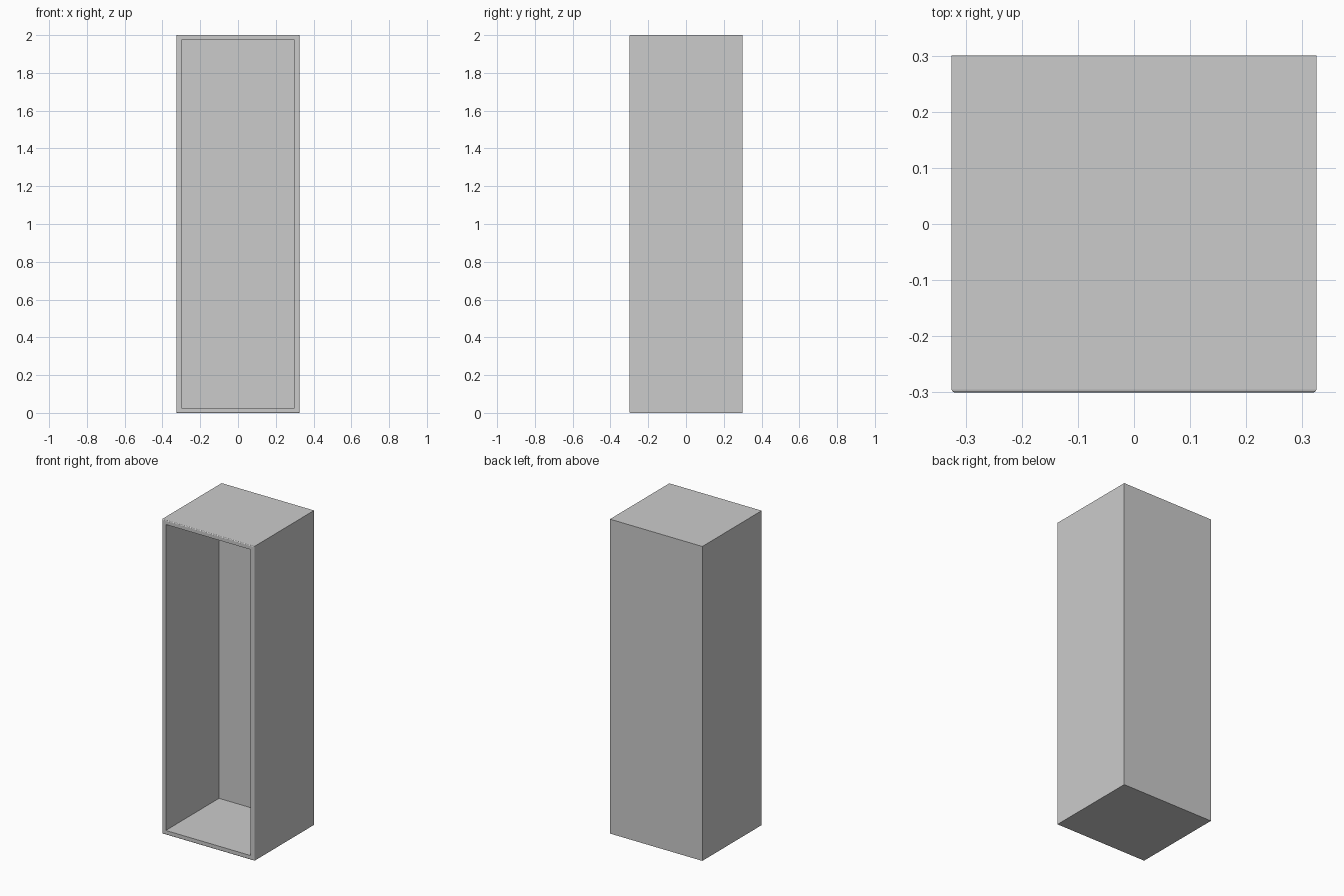
import bpy, bmesh

if "Cube" in bpy.data.objects:
    bpy.data.objects.remove(bpy.data.objects["Cube"])

W, D, H = 0.65, 0.60, 2.0      # outer size
WALL, CAVITY = 0.027, 0.535    # wall thickness, inside depth
EDGE = 0.005                   # rounding of the front rim

# Cabinet block
bm = bmesh.new()
bmesh.ops.create_cube(bm, size=1)
for v in bm.verts:
    v.co = (v.co.x * W, v.co.y * D, (v.co.z + 0.5) * H)
bm.normal_update()

# Open front: inset the front face and push it back to form the cavity
front = min(bm.faces, key=lambda f: f.calc_center_median().y)
outer_rim = list(front.edges)
bmesh.ops.inset_region(bm, faces=[front], thickness=WALL, use_even_offset=True)
cavity = bmesh.ops.extrude_discrete_faces(bm, faces=[front])["faces"][0]
bmesh.ops.translate(bm, verts=cavity.verts, vec=(0, CAVITY, 0))

# Softened outer front rim
bmesh.ops.bevel(bm, geom=outer_rim, offset=EDGE, offset_type='OFFSET',
                segments=3, profile=0.5, affect='EDGES')
bmesh.ops.recalc_face_normals(bm, faces=bm.faces)

mesh = bpy.data.meshes.new("cabinet_shell")
bm.to_mesh(mesh)
bm.free()
shell = bpy.data.objects.new("cabinet_shell", mesh)
bpy.context.collection.objects.link(shell)
